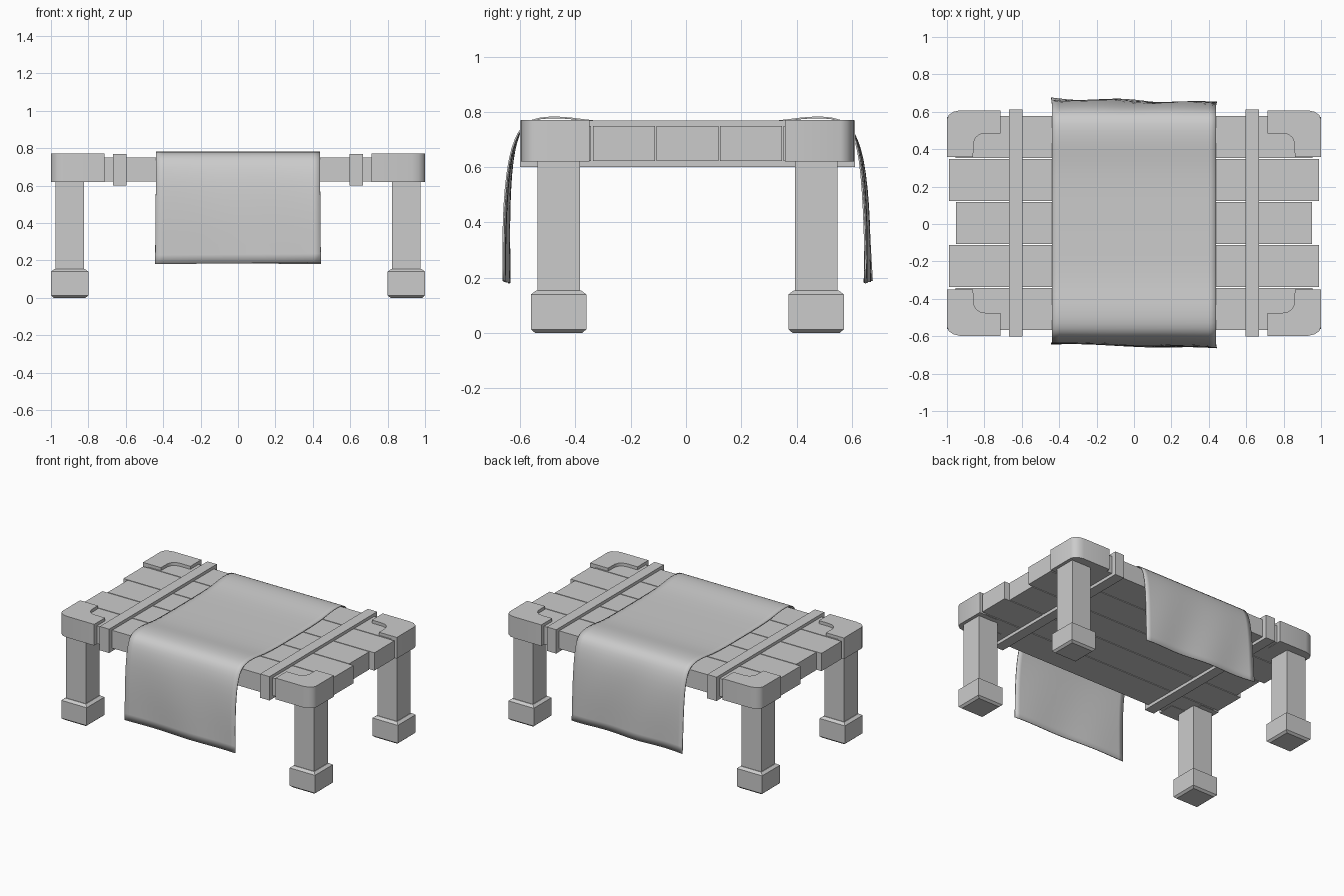
import bpy, bmesh, math

if "Cube" in bpy.data.objects:
    bpy.data.objects.remove(bpy.data.objects["Cube"])

YC = 0.005  # table centre line in y


def finish(name, bm):
    bmesh.ops.recalc_face_normals(bm, faces=bm.faces)
    me = bpy.data.meshes.new(name)
    bm.to_mesh(me)
    bm.free()
    ob = bpy.data.objects.new(name, me)
    bpy.context.collection.objects.link(ob)
    return ob


def box(name, x0, x1, y0, y1, z0, z1):
    bm = bmesh.new()
    bmesh.ops.create_cube(bm, size=1)
    for v in bm.verts:
        v.co.x = x1 if v.co.x > 0 else x0
        v.co.y = y1 if v.co.y > 0 else y0
        v.co.z = z1 if v.co.z > 0 else z0
    return finish(name, bm)


def stacked(name, cx, cy, levels):
    """Square column through (half width, z) levels."""
    bm = bmesh.new()
    rings = [[bm.verts.new((cx + sx * h, cy + sy * h, z))
              for sx, sy in ((-1, -1), (1, -1), (1, 1), (-1, 1))] for h, z in levels]
    for a, b in zip(rings, rings[1:]):
        for i in range(4):
            j = (i + 1) % 4
            bm.faces.new((a[i], a[j], b[j], b[i]))
    bm.faces.new(rings[0])
    bm.faces.new(rings[-1])
    return finish(name, bm)


def prism(name, outline, z0, z1):
    bm = bmesh.new()
    f = bm.faces.new([bm.verts.new((x, y, z0)) for x, y in outline])
    top = bmesh.ops.extrude_face_region(bm, geom=[f])["geom"]
    for v in top:
        if isinstance(v, bmesh.types.BMVert):
            v.co.z = z1
    return finish(name, bm)


# Table top planks, with staggered ends
edges = [-0.575, -0.345, -0.115, 0.115, 0.345, 0.575]
for i, half in enumerate((0.955, 0.989, 0.952, 0.989, 0.955)):
    box(f"plank_{i + 1}", -half, half, YC + edges[i] + 0.003, YC + edges[i + 1] - 0.003, 0.622, 0.749)

# Cross straps
for s, side in ((-1, "left"), (1, "right")):
    box(f"strap_{side}", s * 0.632 - 0.037, s * 0.632 + 0.037, YC - 0.606, YC + 0.606, 0.60, 0.77)

# L-shaped corner brackets, legs and feet
bracket = [(0.715, 0.603), (0.93, 0.603), (0.965, 0.595), (0.99, 0.578), (1.0, 0.555), (1.0, 0.354),
           (0.86, 0.354), (0.858, 0.43), (0.847, 0.457), (0.825, 0.474), (0.795, 0.48), (0.715, 0.48)]
for sx, side in ((-1, "left"), (1, "right")):
    for sy, end in ((-1, "front"), (1, "back")):
        tag = f"{end}_{side}"
        b = prism(f"bracket_{tag}", [(sx * x, YC + sy * y) for x, y in bracket], 0.62, 0.771)
        for p in b.data.polygons:
            p.use_smooth = True
        b.data.set_sharp_from_angle(angle=math.radians(50))
        cx, cy = sx * 0.9, YC + sy * 0.466
        stacked(f"leg_{tag}", cx, cy, [(0.077, 0.13), (0.077, 0.64)])
        stacked(f"foot_{tag}", cx, cy, [(0.085, 0), (0.1, 0.013), (0.1, 0.14), (0.081, 0.154)])

# Draped runner: half profile (distance from centre, z), swept across x with gentle waves
half = [(0.0, 0.758), (0.2, 0.758), (0.33, 0.764), (0.42, 0.779), (0.5, 0.782), (0.56, 0.772), (0.595, 0.745),
        (0.616, 0.70), (0.634, 0.63), (0.645, 0.52), (0.65, 0.40), (0.65, 0.28), (0.65, 0.184)]
profile = [(-d, z) for d, z in reversed(half)] + half[1:]
bm = bmesh.new()
cols = 13
rows = []
for y, z in profile:
    hang = max(0.0, (0.75 - z) / 0.57)
    row = []
    for i in range(cols):
        u = i / (cols - 1) * 2 - 1
        if y < 0:
            dy = -hang ** 0.7 * (0.014 * u + 0.005 * math.sin(5 * u + 4 * z))
        else:
            dy = hang ** 0.7 * (0.008 - 0.013 * u + 0.008 * math.cos(6 * u + 5 * z))
        row.append(bm.verts.new((0.438 * u + 0.005 * hang * u, y + dy, z + 0.004 * u * hang * (1 if y < 0 else -1))))
    rows.append(row)
for a, b in zip(rows, rows[1:]):
    for i in range(cols - 1):
        bm.faces.new((a[i], a[i + 1], b[i + 1], b[i]))
cloth = finish("cloth_runner", bm)
for p in cloth.data.polygons:
    p.use_smooth = True
sub = cloth.modifiers.new("smooth", "SUBSURF")
sub.levels = sub.render_levels = 1
sub.boundary_smooth = "PRESERVE_CORNERS"
sol = cloth.modifiers.new("thickness", "SOLIDIFY")
sol.thickness = 0.006
sol.offset = 0
